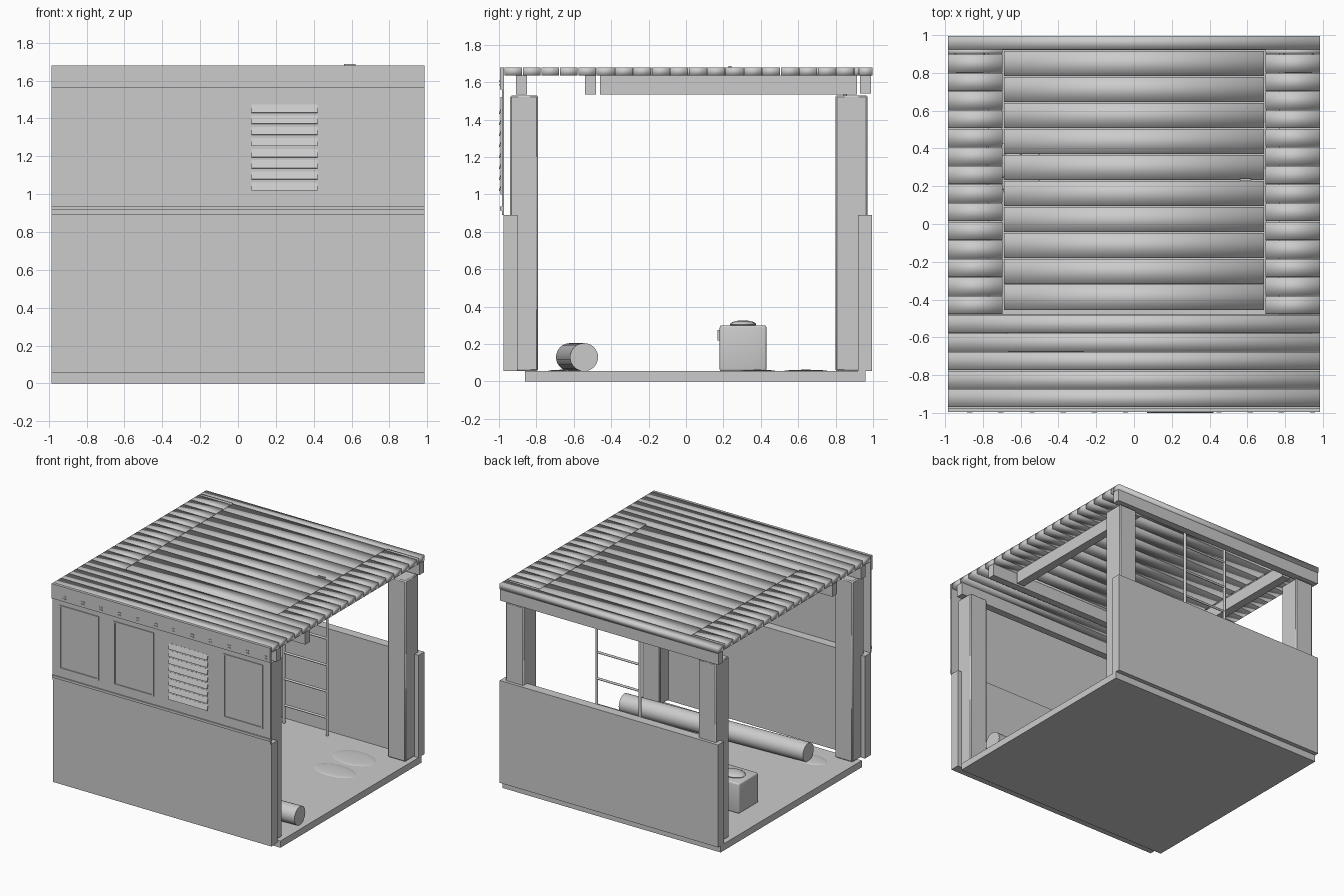
import bpy, bmesh, math
from mathutils import Matrix, Vector

if "Cube" in bpy.data.objects:
    bpy.data.objects.remove(bpy.data.objects["Cube"])

grey = bpy.data.materials.new("plain grey")
grey.diffuse_color = (0.6, 0.6, 0.6, 1)
grey.use_nodes = True
grey.node_tree.nodes["Principled BSDF"].inputs["Base Color"].default_value = grey.diffuse_color


def finish(name, bm, smooth=None):
    me = bpy.data.meshes.new(name)
    bmesh.ops.recalc_face_normals(bm, faces=bm.faces)
    bm.to_mesh(me)
    bm.free()
    me.materials.append(grey)
    ob = bpy.data.objects.new(name, me)
    bpy.context.collection.objects.link(ob)
    if smooth == "all":
        me.shade_smooth()
    elif smooth == "angle":
        bpy.ops.object.select_all(action='DESELECT')
        ob.select_set(True)
        bpy.context.view_layer.objects.active = ob
        bpy.ops.object.shade_smooth_by_angle(angle=math.radians(40))
    return ob


def add_box(bm, x0, x1, y0, y1, z0, z1, tilt=0):
    mid = Vector(((x0 + x1) / 2, (y0 + y1) / 2, (z0 + z1) / 2))
    m = (Matrix.Translation(mid) @ Matrix.Rotation(tilt, 4, 'X')
         @ Matrix.Diagonal((x1 - x0, y1 - y0, z1 - z0, 1)))
    bmesh.ops.create_cube(bm, size=1, matrix=m)


def boxes(name, items, smooth=None, bevel=0, segments=1):
    bm = bmesh.new()
    for b in items:
        add_box(bm, *b)
    if bevel:
        bmesh.ops.bevel(bm, geom=bm.edges[:], offset=bevel, segments=segments,
                        profile=0.5, affect='EDGES')
    return finish(name, bm, smooth)


def rod(name, ends, radius, sides, smooth="angle"):
    bm = bmesh.new()
    for a, b in ends:
        a, b = Vector(a), Vector(b)
        d = b - a
        m = Matrix.Translation((a + b) / 2) @ d.to_track_quat('Z', 'Y').to_matrix().to_4x4()
        bmesh.ops.create_cone(bm, cap_ends=True, segments=sides, radius1=radius,
                              radius2=radius, depth=d.length, matrix=m)
    return finish(name, bm, smooth)


def dome(name, spots):
    bm = bmesh.new()
    for c, r in spots:
        m = Matrix.Translation(c) @ Matrix.Diagonal((*r, 1))
        bmesh.ops.create_uvsphere(bm, u_segments=24, v_segments=10, radius=1, matrix=m)
    return finish(name, bm, "angle")


W = 0.985  # half width

# Floor and the two lower walls
boxes("floor", [(-W, W, -0.86, 0.96, 0, 0.055)])
boxes("front_wall", [(-W, W, -0.977, -0.9, 0.055, 0.89)])
boxes("back_wall", [(-W, W, 0.92, 0.995, 0.055, 0.89)])

# Corner posts
boxes("corner_posts", [(*xs, *ys, 0.055, 1.53)
                       for xs in ((-0.95, -0.79), (0.79, 0.95))
                       for ys in ((-0.94, -0.79), (0.8, 0.97))], "angle", 0.008)

# Front upper panel with fascia and ledge
boxes("front_panel", [(-W, W, -0.985, -0.973, 0.89, 1.56)])
boxes("front_fascia", [(-W, W, -0.995, -0.973, 1.56, 1.68)])
boxes("front_ledge", [(-W, W, -0.994, -0.973, 0.915, 0.935)])

# Thin frames on the front panel
frames = []
t = 0.012
for x0, x1 in ((-0.92, -0.565), (-0.43, -0.07), (0.56, 0.915)):
    y = (-0.992, -0.984)
    frames += [(x0, x0 + t, *y, 1.0, 1.52), (x1 - t, x1, *y, 1.0, 1.52),
               (x0 + t, x1 - t, *y, 1.0, 1.0 + t),
               (x0 + t, x1 - t, *y, 1.52 - t, 1.52)]
boxes("panel_frames", frames)

# Tilted louvre slats
boxes("louvre_slats", [(0.07, 0.42, -0.994, -0.988, z - 0.022, z + 0.022, math.radians(-18))
                       for z in (1.04 + 0.0587 * i for i in range(8))])

# Paired nails along the fascia
boxes("fascia_nails", [(x - 0.014, x + 0.014, -0.999, -0.994, z - 0.003, z + 0.003)
                       for x in (-0.87 + 0.165 * i for i in range(12))
                       for z in (1.585, 1.605)])

# Roof planks: full width at the front and back edge, short beside the hatch
planks = []
pitch, gap = 0.0985, 0.004
for i in range(20):
    y0 = -0.97 + i * pitch
    y1 = y0 + pitch - gap
    if i < 5:
        planks.append((-W, W, y0, y1, 1.635, 1.68))
    elif i == 19:
        planks.append((-W, W, 0.925, y1, 1.635, 1.68))
        planks += [(-W, -0.695, y0, 0.925, 1.635, 1.68), (0.695, W, y0, 0.925, 1.635, 1.68)]
    else:
        planks += [(-W, -0.695, y0, y1, 1.635, 1.68), (0.695, W, y0, y1, 1.635, 1.68)]
boxes("roof_planks", planks, "all")

# Roof hatch with wider planks and a small handle
hp = 0.1375
boxes("hatch_planks", [(-0.688, 0.688, -0.455 + i * hp, -0.455 + (i + 1) * hp - gap, 1.635, 1.68)
                       for i in range(10)], "all")
boxes("hatch_handle", [(0.56, 0.62, 0.228, 0.242, 1.675, 1.688)])

# Beams beneath the roof
boxes("cross_beams", [(-W, W, -0.91, -0.85, 1.535, 1.635),
                      (-W, W, -0.54, -0.48, 1.535, 1.635),
                      (-W, W, 0.93, 0.99, 1.54, 1.635)])
boxes("hatch_joists", [(-0.77, -0.7, -0.46, 0.915, 1.535, 1.635),
                       (0.7, 0.77, -0.46, 0.915, 1.535, 1.635)])

# Ladder
lx, ly = (-0.18, 0.21), 0.85
rod("ladder_rails", [((x, ly, 0.055), (x, ly, 1.635)) for x in lx], 0.011, 10)
rod("ladder_rungs", [((lx[0], ly, z), (lx[1], ly, z))
                     for z in (0.2 + 0.215 * i for i in range(7))], 0.009, 10)

# Log lying slightly askew
rod("log", [((-0.67, -0.62, 0.13), (0.94, -0.545, 0.13))], 0.075, 32)

# Rounded chest with lid, knob and side clasp
boxes("chest", [(-0.78, -0.5, 0.18, 0.43, 0.055, 0.3)], "angle", 0.012, 3)
dome("chest_lid", [((-0.64, 0.305, 0.305), (0.1, 0.07, 0.022))])
boxes("chest_clasp", [(-0.69, -0.59, 0.168, 0.182, 0.22, 0.275)])

# Low mounds on the floor
dome("floor_mounds", [((0.6, 0.64, 0.055), (0.18, 0.12, 0.008)),
                      ((0.61, 0.38, 0.055), (0.18, 0.1, 0.008)),
                      ((-0.66, -0.66, 0.055), (0.14, 0.08, 0.008))])
